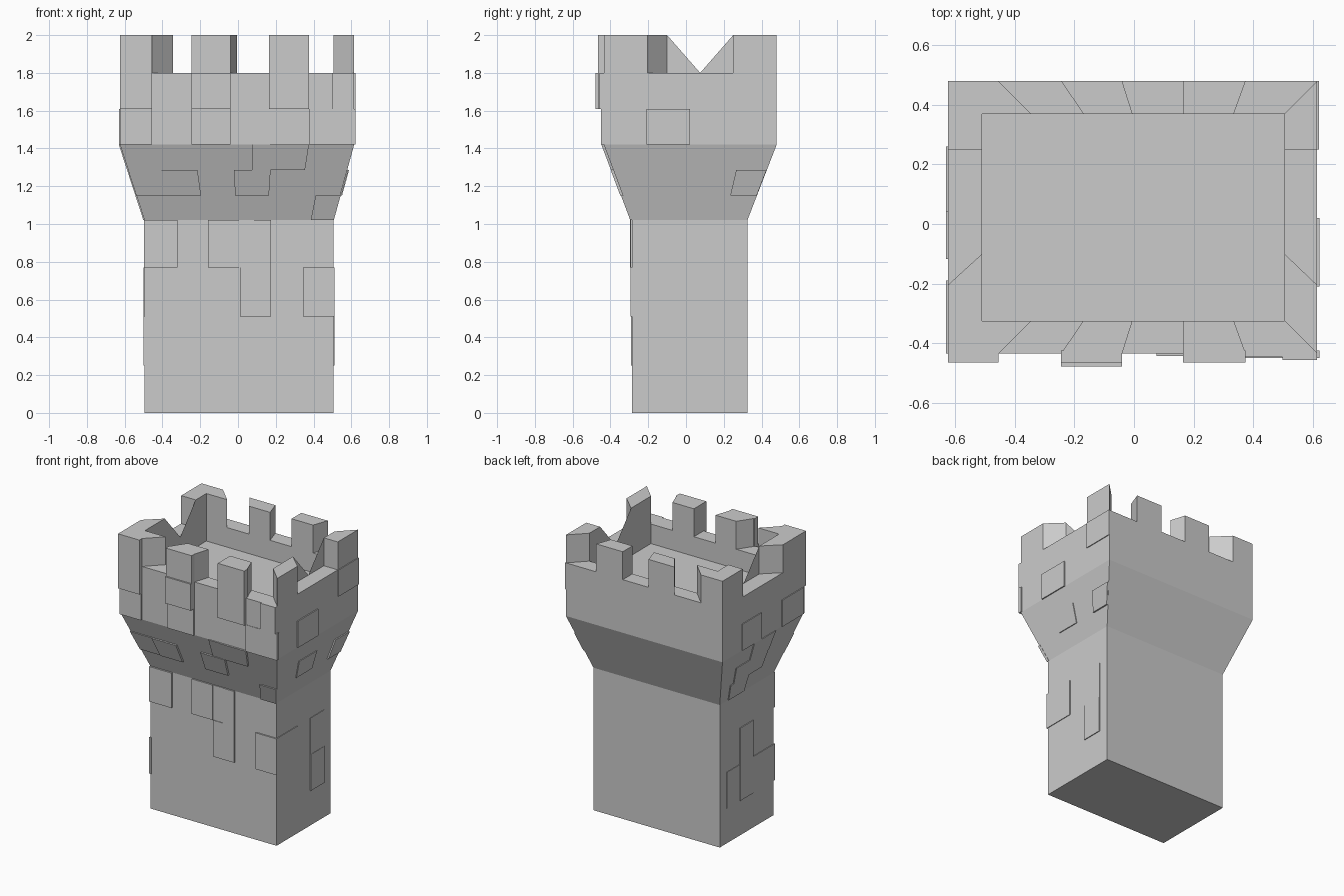
import bpy, bmesh

if "Cube" in bpy.data.objects:
    bpy.data.objects.remove(bpy.data.objects["Cube"], do_unlink=True)

stone_grey = bpy.data.materials.new("stone_grey")
stone_grey.use_nodes = True
GREY = (0.6, 0.6, 0.6, 1)
stone_grey.diffuse_color = GREY
stone_grey.node_tree.nodes["Principled BSDF"].inputs["Base Color"].default_value = GREY

# Outlines as (x min, x max, y min, y max)
SHAFT = (-0.495, 0.505, -0.285, 0.325)
WIDE = (-0.625, 0.615, -0.435, 0.48)
INNER = (-0.51, 0.505, -0.325, 0.37)
FLARE_LOW, FLARE_HIGH, SILL, TOP, FLOOR = 1.02, 1.42, 1.8, 2.0, 1.66


def finish(name, bm, recalc=True):
    if recalc:
        bmesh.ops.recalc_face_normals(bm, faces=bm.faces)
    mesh = bpy.data.meshes.new(name)
    bm.to_mesh(mesh)
    bm.free()
    mesh.materials.append(stone_grey)
    obj = bpy.data.objects.new(name, mesh)
    bpy.context.collection.objects.link(obj)
    return obj


def loft(bm, loops):
    """Skin closed loops of points and cap both ends."""
    rings = [[bm.verts.new(p) for p in loop] for loop in loops]
    n = len(rings[0])
    for a, b in zip(rings, rings[1:]):
        for i in range(n):
            j = (i + 1) % n
            bm.faces.new((a[i], a[j], b[j], b[i]))
    bm.faces.new(rings[0][::-1])
    bm.faces.new(rings[-1])


def rect(o, z):
    return [(o[0], o[2], z), (o[1], o[2], z), (o[1], o[3], z), (o[0], o[3], z)]


def outline(z):
    t = min(max((z - FLARE_LOW) / (FLARE_HIGH - FLARE_LOW), 0), 1)
    return [a + (b - a) * t for a, b in zip(SHAFT, WIDE)]


# side name: (index of the fixed coordinate in an outline, outward sign)
SIDES = {"front": (2, -1), "back": (3, 1), "left": (1, 1), "right": (0, -1)}


def place(side, o, u, push=0):
    i, sign = SIDES[side]
    v = o[i] + sign * push
    return (u, v) if i > 1 else (v, u)


# Shaft, flare and hollow parapet
bm = bmesh.new()
loft(bm, [rect(SHAFT, 0), rect(SHAFT, FLARE_LOW), rect(WIDE, FLARE_HIGH),
          rect(WIDE, SILL), rect(INNER, SILL), rect(INNER, FLOOR)])
finish("tower_body", bm)


# Merlons: outer pair and inner pair along each wall
LONG = [(-0.625, -0.455, -0.51, -0.345), (-0.245, -0.04, -0.17, -0.005),
        (0.165, 0.375, 0.165, 0.335)]
SHORT = [(-0.435, -0.205, -0.325, -0.1), (0.25, 0.48, 0.25, 0.37)]
for side in SIDES:
    bm = bmesh.new()
    for a, b, c, d in (LONG if side in ("front", "back") else SHORT):
        foot = [place(side, WIDE, a), place(side, WIDE, b),
                place(side, INNER, d), place(side, INNER, c)]
        loft(bm, [[(*p, z) for p in foot] for z in (SILL, TOP)])
    finish(side + "_merlons", bm)

# Thin sloping webs across the inside of the side gaps
for side in ("left", "right"):
    bm = bmesh.new()
    for u in (-0.1, 0.25):
        pts = [(u, SILL), (0.075, SILL), (u, TOP)]
        bm.faces.new([bm.verts.new((*place(side, INNER, y), z)) for y, z in pts])
    finish(side + "_gap_web", bm, False)


def stones(name, side, rows):
    """Raised blocks that follow the wall: u0, u1, z0, z1, depth."""
    bm = bmesh.new()
    lo, hi = (0, 1) if SIDES[side][0] > 1 else (2, 3)
    for u0, u1, z0, z1, depth in rows:
        mid = outline((z0 + z1) / 2)
        span = mid[hi] - mid[lo]
        f0, f1 = (u0 - mid[lo]) / span, (u1 - mid[lo]) / span
        loops = []
        for push in (-0.01, depth):
            loop = []
            for f, z in ((f0, z0), (f1, z0), (f1, z1), (f0, z1)):
                o = outline(z)
                u = o[lo] + (o[hi] - o[lo]) * f
                loop.append((*place(side, o, u, push), z))
            loops.append(loop)
        loft(bm, loops)
    finish(name, bm)


# Course heights
C1, C2, C3, C4, C5, C6 = 0.25, 0.51, 0.77, 1.15, 1.285, 1.61

stones("front_parapet_stones", "front", [
    (-0.625, -0.455, C6, TOP, 0.03),
    (-0.245, -0.04, SILL, TOP, 0.032),
    (-0.245, -0.04, C6, SILL, 0.043),
    (0.165, 0.375, C6, TOP, 0.03),
    (0.375, 0.498, C6, SILL, 0.012),
    (0.498, 0.615, C6, SILL, 0.022),
    (-0.625, -0.455, FLARE_HIGH, C6, 0.015),
    (-0.245, -0.04, FLARE_HIGH, C6, 0.012),
    (0.375, 0.622, FLARE_HIGH, C6, 0.015)])
stones("front_flare_stones", "front", [
    (-0.56, -0.39, C4, C5, 0.008),
    (-0.39, -0.205, C4, C5, 0.014),
    (-0.018, 0.168, C4, C5, 0.014),
    (0.075, 0.165, C5, FLARE_HIGH, 0.008),
    (0.165, 0.365, C5, FLARE_HIGH, 0.013),
    (0.398, 0.525, FLARE_LOW, C4, 0.01)])
stones("front_shaft_stones", "front", [
    (-0.497, -0.32, C3, FLARE_LOW, 0.012),
    (-0.16, 0.005, C3, FLARE_LOW, 0.01),
    (0.005, 0.085, C3, FLARE_LOW, 0.006),
    (0.085, 0.175, C2, FLARE_LOW, 0.01),
    (0.01, 0.085, C2, C3, 0.01),
    (0.345, 0.508, C2, C3, 0.01)])
stones("left_stones", "left", [
    (0.25, 0.48, C6, SILL, 0.006),
    (-0.21, 0.02, FLARE_HIGH, C6, 0.008),
    (0.25, 0.4, C4, C5, 0.01),
    (-0.13, 0.06, C4, C5, 0.006),
    (-0.295, -0.055, C2, C3, 0.005),
    (0.095, 0.25, C2, C3, 0.004),
    (0.095, 0.25, C1, C2, 0.006)])
stones("right_stones", "right", [
    (0.04, 0.26, FLARE_HIGH, C6, 0.006),
    (-0.435, -0.19, FLARE_HIGH, C6, 0.006),
    (-0.11, 0.12, C5, FLARE_HIGH, 0.006),
    (-0.09, 0.25, C4, C5, 0.006),
    (0.06, 0.25, FLARE_LOW, C4, 0.006),
    (-0.05, 0.1, C1, C3, 0.006),
    (-0.29, -0.05, C1, C2, 0.005),
    (0.1, 0.25, C1, C2, 0.004)])
